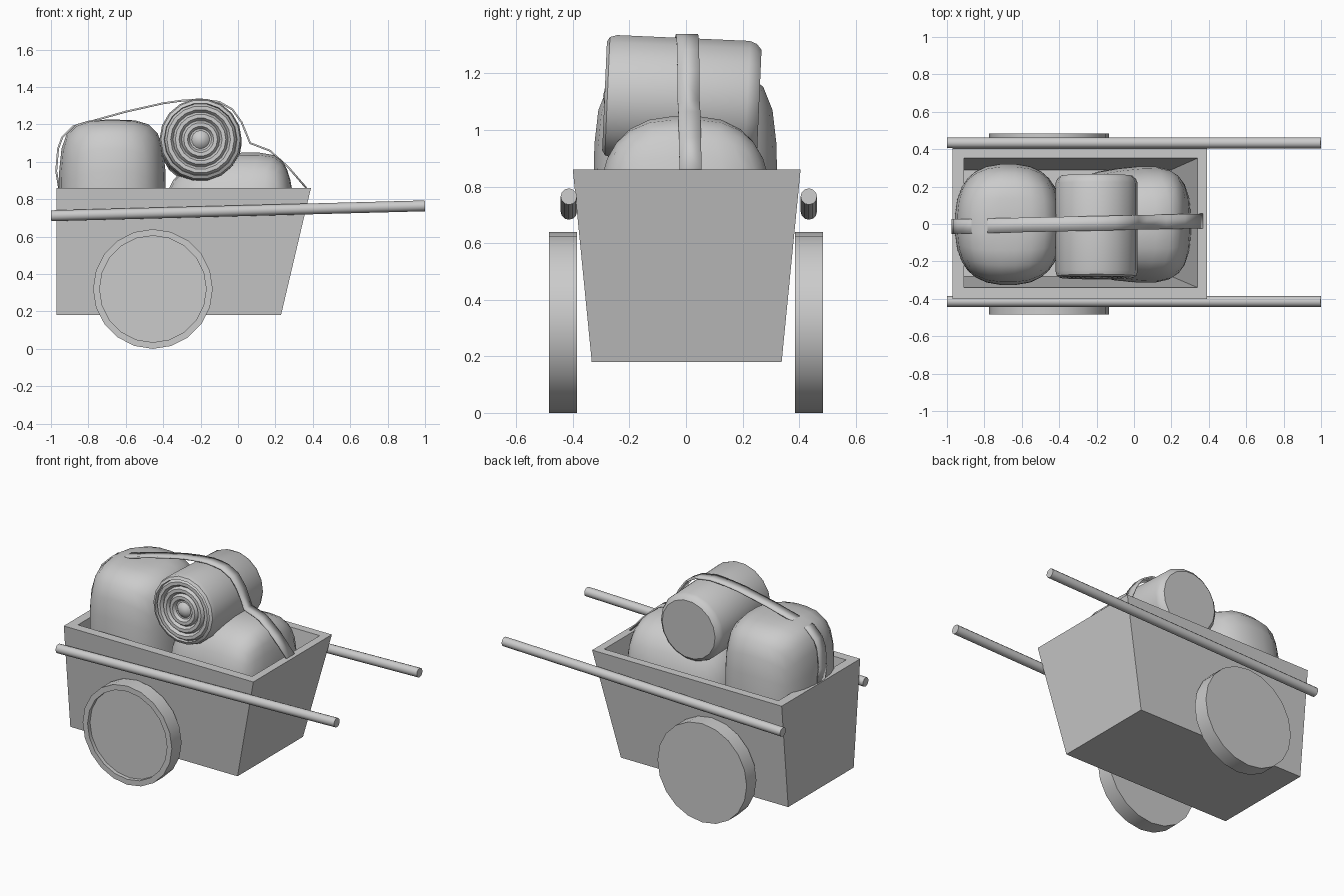
import bpy, bmesh
from math import cos, sin, pi, radians
from mathutils import Vector

if "Cube" in bpy.data.objects:
    bpy.data.objects.remove(bpy.data.objects["Cube"])


def finish(name, bm, angle=None):
    bmesh.ops.remove_doubles(bm, verts=bm.verts, dist=1e-5)
    bmesh.ops.recalc_face_normals(bm, faces=bm.faces)
    me = bpy.data.meshes.new(name)
    bm.to_mesh(me)
    bm.free()
    ob = bpy.data.objects.new(name, me)
    bpy.context.collection.objects.link(ob)
    if angle:
        bpy.ops.object.select_all(action='DESELECT')
        ob.select_set(True)
        bpy.context.view_layer.objects.active = ob
        bpy.ops.object.shade_smooth_by_angle(angle=radians(angle))
    return ob


def bridge(bm, a, b):
    n = len(a)
    for i in range(n):
        j = (i + 1) % n
        bm.faces.new((a[i], a[j], b[j], b[i]))


def lathe(name, profile, sides, angle):
    """Revolve (radius, y) points about the Y axis, capping both ends."""
    bm = bmesh.new()
    rings = [[bm.verts.new((r * cos(2 * pi * i / sides), y, r * sin(2 * pi * i / sides)))
              for i in range(sides)] for r, y in profile]
    for a, b in zip(rings, rings[1:]):
        bridge(bm, a, b)
    bm.faces.new(rings[0])
    bm.faces.new(rings[-1])
    return finish(name, bm, angle)


def sack(name, centre, half, a, b, lean=0, flare=0):
    """Rounded bag: cube projected to a superellipsoid, then leaned and flared in x."""
    bm = bmesh.new()
    bmesh.ops.create_cube(bm, size=2)
    bmesh.ops.subdivide_edges(bm, edges=bm.edges, cuts=6, use_grid_fill=True)
    for v in bm.verts:
        x, y, z = v.co
        rxy = (abs(x) ** a + abs(y) ** a) ** (1 / a)
        p = v.co / (rxy ** b + abs(z) ** b) ** (1 / b)
        v.co = (centre[0] + half[0] * p.x + lean * max(p.z, 0) * (1 - p.x * p.x),
                centre[1] + half[1] * p.y * (1 + flare * p.x),
                centre[2] + half[2] * p.z)
    return finish(name, bm, 60)


# Tapered open cart box
bm = bmesh.new()
loops = []
for x0, x1, y0, y1, z in ((-.97, .23, -.333, .338, .18), (-.97, .39, -.40, .405, .86),
                          (-.91, .34, -.34, .352, .86), (-.91, .20, -.28, .29, .26)):
    loops.append([bm.verts.new(p) for p in
                  ((x0, y0, z), (x1, y0, z), (x1, y1, z), (x0, y1, z))])
for a, b in zip(loops, loops[1:]):
    bridge(bm, a, b)
bm.faces.new(loops[0])
bm.faces.new(loops[-1])
finish("cart_box", bm)

# Wheels, both with the recess on the -y face
for name, y in (("front_wheel", -.435), ("back_wheel", .435)):
    wheel = lathe(name, [(.285, -.025), (.285, -.05), (.32, -.05), (.32, .05)], 20, 30)
    wheel.location = (-.455, y, .32)

# Long handles, rising slightly toward +x
for name, y in (("front_handle", -.414), ("back_handle", .434)):
    handle = lathe(name, [(.029, -.9995), (.029, .9995)], 12, 40)
    handle.location = (0, y, .738)
    handle.rotation_mode = 'QUATERNION'
    handle.rotation_quaternion = Vector((2, 0, .053)).to_track_quat('Y', 'Z')

# Bags inside the cart
sack("tall_sack", (-.672, -.002, .745), (.287, .325, .48), 2.5, 4.2)
sack("low_sack", (-.05, -.003, .655), (.355, .305, .395), 2.9, 2.7, lean=.12, flare=.12)

# Bedroll with coiled ridges on the -y end
profile = [(0, -.28), (.03, -.275), (.048, -.255)]
for r in (.08, .125, .17):
    profile += [(r - .022, -.255), (r - .01, -.273), (r + .01, -.273), (r + .022, -.255)]
profile += [(.195, -.275), (.212, -.265), (.22, -.24), (.22, .23), (.21, .255), (.19, .272)]
roll = lathe("bedroll", profile, 18, 40)
roll.location = (-.2, -.013, 1.108)
roll.rotation_euler = (radians(-2.5), 0, 0)

# Strap over the load
path = [(-.955, .85), (-.972, .95), (-.962, 1.07), (-.94, 1.13), (-.88, 1.19), (-.6, 1.268),
        (-.4, 1.313), (-.3, 1.327), (-.2, 1.334), (-.1, 1.32), (-.03, 1.28), (.02, 1.21),
        (.065, 1.10), (.17, 1.06), (.27, .97), (.365, .86)]
bm = bmesh.new()
pairs = [[bm.verts.new((x, .008 + .022 * x + s, z)) for s in (-.039, .039)] for x, z in path]
for (a, b), (c, d) in zip(pairs, pairs[1:]):
    bm.faces.new((a, b, d, c))
strap = finish("strap", bm, 40)
mod = strap.modifiers.new("thickness", 'SOLIDIFY')
mod.thickness = .01
mod.offset = 0
